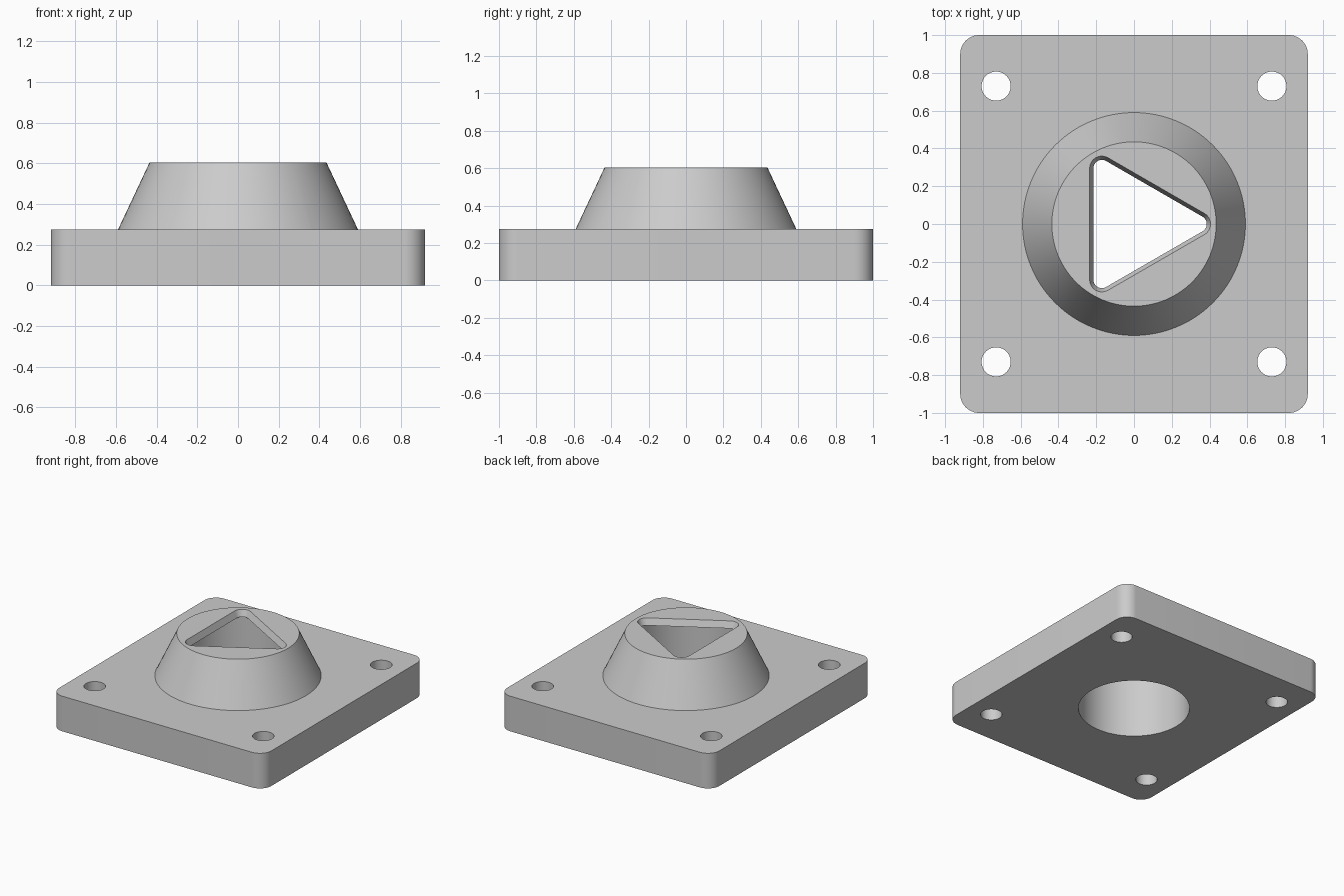
import bpy
import bmesh
from math import cos, sin, tau, radians

default = bpy.data.objects.get("Cube")
if default:
    bpy.data.objects.remove(default, do_unlink=True)

metal = bpy.data.materials.new("plain grey")
metal.use_nodes = True
grey = (0.6, 0.6, 0.6, 1)
metal.diffuse_color = grey
metal.node_tree.nodes["Principled BSDF"].inputs["Base Color"].default_value = grey


def rounded(centres, radius, steps=12):
    """Outline of arcs around counter-clockwise (x, y, facing angle) corners."""
    sweep = tau / len(centres)
    return [(x + radius * cos(a - sweep / 2 + sweep * i / steps),
             y + radius * sin(a - sweep / 2 + sweep * i / steps))
            for x, y, a in centres for i in range(steps + 1)]


def circle(radius, x=0, y=0, steps=96):
    return [(x + radius * cos(tau * i / steps), y + radius * sin(tau * i / steps))
            for i in range(steps)]


def loft(name, lower, z0, upper, z1):
    """Closed solid between two outlines with equal point counts."""
    bm = bmesh.new()
    a = [bm.verts.new((x, y, z0)) for x, y in lower]
    b = [bm.verts.new((x, y, z1)) for x, y in upper]
    bm.faces.new(a[::-1])
    bm.faces.new(b)
    n = len(a)
    for i in range(n):
        j = (i + 1) % n
        bm.faces.new((a[i], a[j], b[j], b[i]))
    mesh = bpy.data.meshes.new(name)
    bm.to_mesh(mesh)
    bm.free()
    mesh.materials.append(metal)
    obj = bpy.data.objects.new(name, mesh)
    bpy.context.collection.objects.link(obj)
    return obj


def combine(body, tool, operation):
    bpy.context.view_layer.objects.active = body
    mod = body.modifiers.new(operation.lower(), "BOOLEAN")
    mod.object, mod.operation, mod.solver = tool, operation, "EXACT"
    bpy.ops.object.modifier_apply(modifier=mod.name)
    bpy.data.objects.remove(tool, do_unlink=True)


# Rounded base plate
plate_top, boss_top, lip_bottom = 0.275, 0.605, 0.555
corner = 0.1
spots = [(sx * (0.92 - corner), sy * (1 - corner), radians(a))
         for sx, sy, a in ((1, 1, 45), (-1, 1, 135), (-1, -1, 225), (1, -1, 315))]
outline = rounded(spots, corner)
body = loft("flanged_base", outline, 0, outline, plate_top)

# Tapered boss, sunk slightly into the plate along its own slope
slope = (0.59 - 0.435) / (boss_top - plate_top)
sink = 0.05
combine(body, loft("boss", circle(0.59 + slope * sink), plate_top - sink,
                   circle(0.435), boss_top), "UNION")

# Round bore from below, stopping under the lip
combine(body, loft("bore", circle(0.4), -0.1, circle(0.4), lip_bottom), "DIFFERENCE")

# Tapered triangular opening through the lip
tips = [(0.34 * cos(a), 0.34 * sin(a), a) for a in (0, tau / 3, 2 * tau / 3)]
taper = 0.02 / (boss_top - lip_bottom)
over = 0.02
combine(body, loft("opening", rounded(tips, 0.045 - taper * over), lip_bottom - over,
                   rounded(tips, 0.065 + taper * over), boss_top + over), "DIFFERENCE")

# Four bolt holes
for sx in (-1, 1):
    for sy in (-1, 1):
        hole = circle(0.077, sx * 0.73, sy * 0.73, 48)
        combine(body, loft("bolt_hole", hole, -0.1, hole, 0.4), "DIFFERENCE")

bpy.ops.object.select_all(action="DESELECT")
body.select_set(True)
bpy.context.view_layer.objects.active = body
bpy.ops.object.shade_smooth_by_angle(angle=radians(20))
